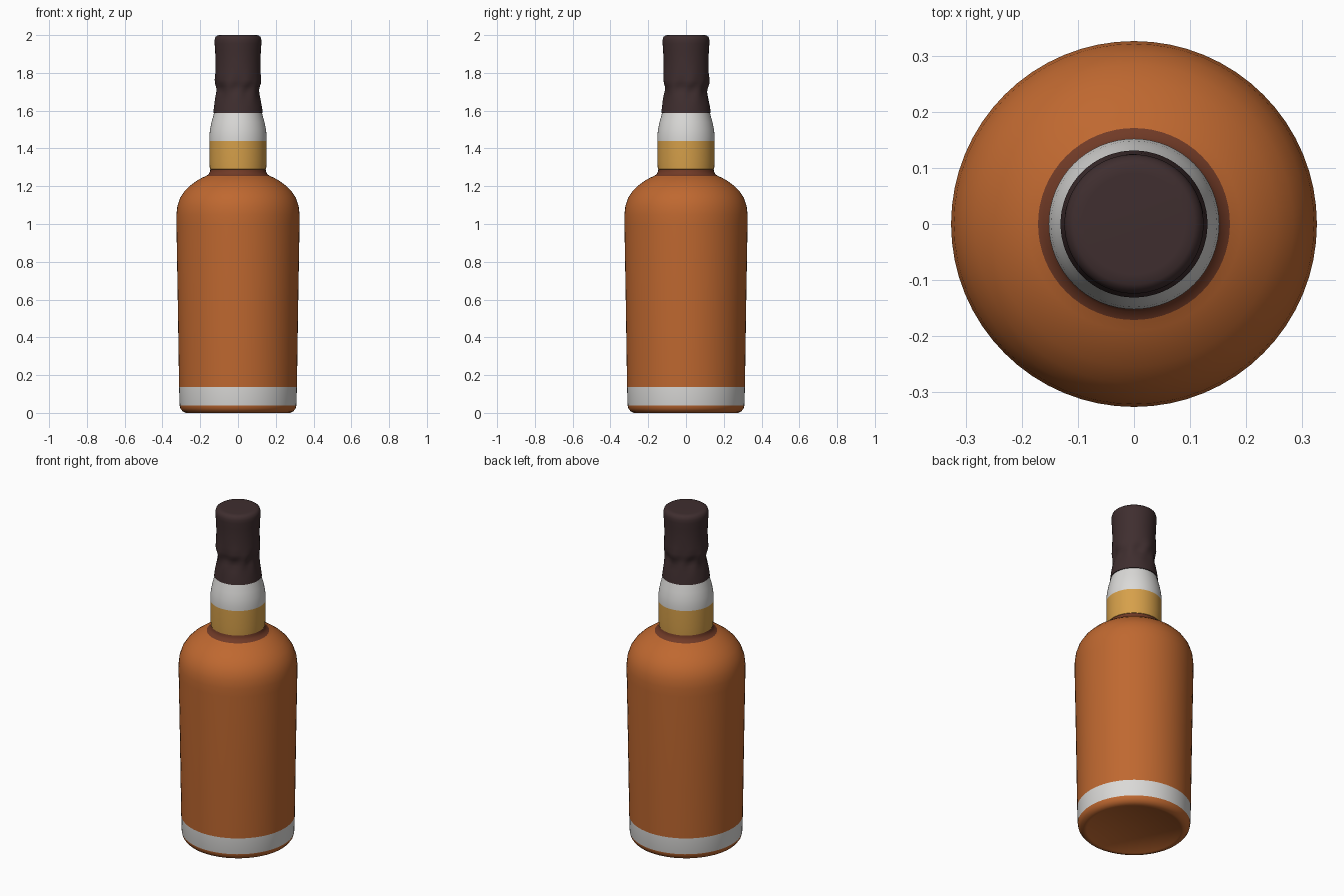
import bpy, bmesh, math

if "Cube" in bpy.data.objects:
    bpy.data.objects.remove(bpy.data.objects["Cube"])

SEG = 64


def material(name, srgb):
    lin = [((c / 255 + 0.055) / 1.055) ** 2.4 for c in srgb]
    m = bpy.data.materials.new(name)
    m.diffuse_color = (*lin, 1)
    m.use_nodes = True
    m.node_tree.nodes["Principled BSDF"].inputs["Base Color"].default_value = m.diffuse_color
    return m


AMBER = material("amber", (191, 104, 48))
BROWN = material("red_brown", (112, 58, 38))
WHITE = material("off_white", (218, 217, 215))
GOLD = material("gold", (214, 160, 74))
DARK = material("dark_wax", (63, 46, 47))


def lathe(name, profile, bands, offset=None):
    """Revolve (radius, z) points; bands = [(top z, material)] from the bottom up."""
    bm = bmesh.new()
    rings = []
    for r, z in profile:
        ring = []
        for i in range(SEG):
            a = 2 * math.pi * i / SEG
            rr = r + (offset(a, z) if offset else 0)
            ring.append(bm.verts.new((rr * math.cos(a), rr * math.sin(a), z)))
        rings.append(ring)
    for lo, hi in zip(rings, rings[1:]):
        for i in range(SEG):
            j = (i + 1) % SEG
            bm.faces.new((lo[i], lo[j], hi[j], hi[i]))
    bm.faces.new(rings[0][::-1])
    bm.faces.new(rings[-1])
    # colour by height
    for f in bm.faces:
        z = f.calc_center_median().z
        f.material_index = next((k for k, b in enumerate(bands) if z < b[0]), len(bands) - 1)
    me = bpy.data.meshes.new(name)
    bm.to_mesh(me)
    bm.free()
    slots = [b[1] for b in bands]
    for m in slots:
        me.materials.append(m)
    ob = bpy.data.objects.new(name, me)
    bpy.context.collection.objects.link(ob)
    bpy.ops.object.select_all(action='DESELECT')
    ob.select_set(True)
    bpy.context.view_layer.objects.active = ob
    bpy.ops.object.shade_smooth_by_angle(angle=math.radians(40))
    return ob


# glass body with painted base band and dark collar under the neck
lathe("bottle_body", [
    (0.255, 0.004), (0.26, 0.0), (0.275, 0.0), (0.293, 0.008), (0.305, 0.023), (0.309, 0.04),
    (0.312, 0.137), (0.319, 0.6), (0.326, 1.0), (0.326, 1.05), (0.321, 1.095),
    (0.307, 1.137), (0.284, 1.173), (0.254, 1.203), (0.22, 1.228), (0.19, 1.245),
    (0.171, 1.253), (0.156, 1.263), (0.148, 1.277), (0.146, 1.295)],
    [(0.04, AMBER), (0.137, WHITE), (1.252, AMBER), (2, BROWN)])

# gold and white neck sleeve
lathe("neck_sleeve", [
    (0.145, 1.288), (0.149, 1.29), (0.152, 1.34), (0.152, 1.44), (0.152, 1.465),
    (0.148, 1.50), (0.140, 1.54), (0.130, 1.575), (0.124, 1.60)],
    [(1.44, GOLD), (2, WHITE)])


# wax cap, crumpled where it grips the neck
def crumple(a, z):
    fade = max(0.0, 1 - abs(z - 1.715) / 0.09)
    return fade * (0.004 * math.sin(5 * a + 25 * z) + 0.003 * math.sin(9 * a - 40 * z + 1))


lathe("wax_cap", [
    (0.122, 1.586), (0.131, 1.587), (0.127, 1.62), (0.120, 1.66), (0.114, 1.69),
    (0.112, 1.71), (0.115, 1.73), (0.120, 1.745), (0.122, 1.765), (0.120, 1.80),
    (0.119, 1.86), (0.121, 1.92), (0.124, 1.955), (0.124, 1.975), (0.119, 1.991),
    (0.108, 1.999), (0.09, 2.0)], [(3, DARK)], crumple)
